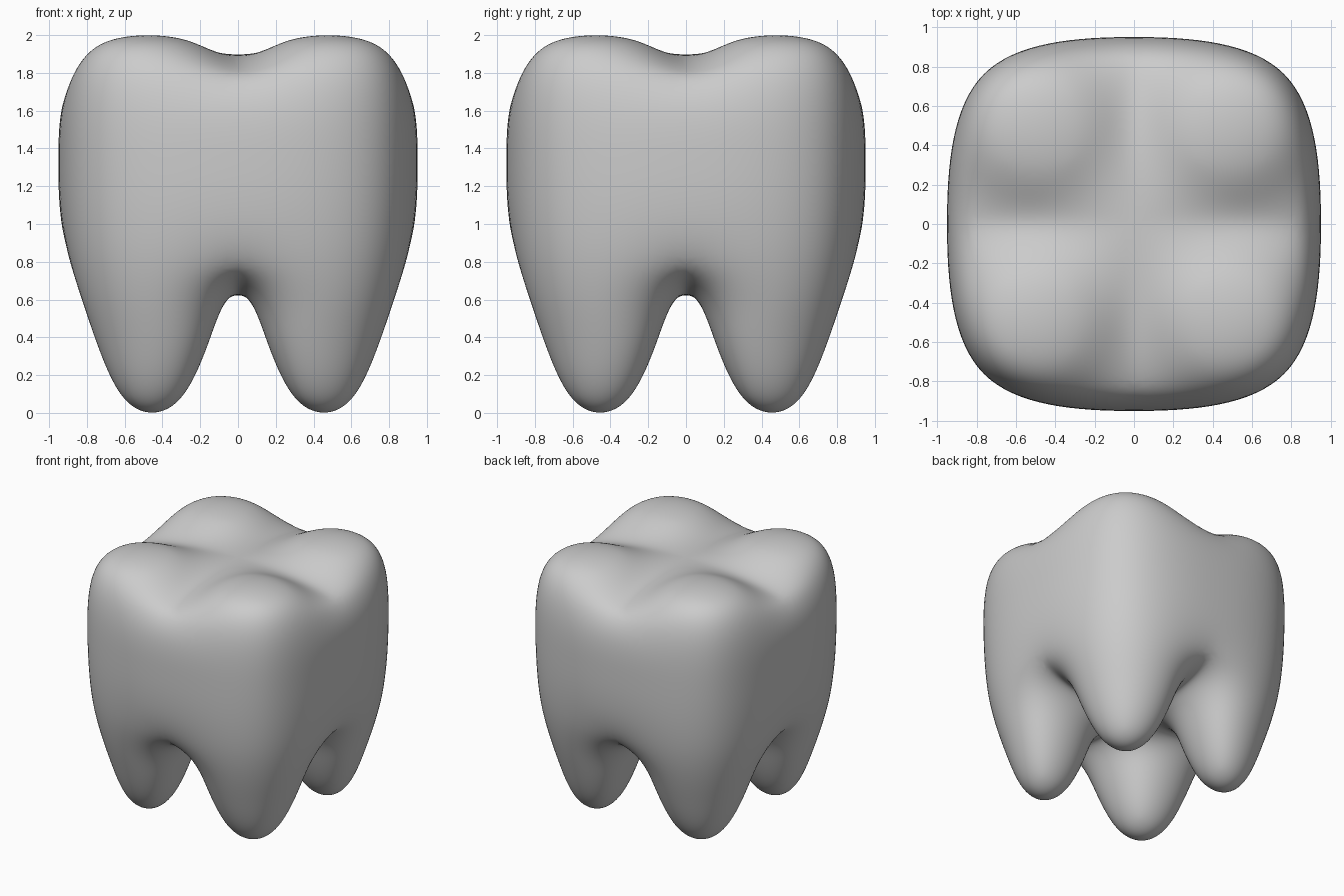
import bpy
import bmesh

cube = bpy.data.objects.get("Cube")
if cube:
    bpy.data.objects.remove(cube, do_unlink=True)

# Enamel colour
enamel = bpy.data.materials.new("enamel_grey")
enamel.use_nodes = True
colour = (0.6, 0.6, 0.6, 1.0)
enamel.diffuse_color = colour
enamel.node_tree.nodes["Principled BSDF"].inputs["Base Color"].default_value = colour

bm = bmesh.new()


def ring(inner, side, corner, z, side_z=None, inner_z=None):
    """Loop of one quarter: inner corner, side, outer corner, side."""
    sz = z if side_z is None else side_z
    iz = z if inner_z is None else inner_z
    return [bm.verts.new(p) for p in (
        (inner, inner, iz), (side, inner, sz),
        (corner, corner, z), (inner, side, sz))]


def bridge(low, high, sides=range(4)):
    for i in sides:
        j = (i + 1) % 4
        bm.faces.new((low[i], low[j], high[j], high[i]))


# Root: rounded tip widening up to the fork between the roots
tip = ring(0.305, 0.61, 0.60, -0.033)
root = ring(0.11, 0.83, 0.75, 0.40)
fork = ring(0.0, 0.98, 0.88, 0.83, 0.80, 0.67)
bm.faces.new(tip[::-1])
bridge(tip, root)
bridge(root, fork)

# Body: outer walls only, the inner sides meet the mirrored quarters
belly = ring(0.0, 0.98, 0.905, 1.38)
crown = ring(0.0, 0.96, 0.90, 1.82, 1.75, 1.89)
bridge(fork, belly, (1, 2))
bridge(belly, crown, (1, 2))
bm.verts.remove(belly[0])

# Cusp: raised dome inside the quarter of the chewing surface
cusp = ring(0.23, 0.77, 0.73, 2.016)
bridge(crown, cusp)
bm.faces.new(cusp)

for face in bm.faces:
    face.smooth = True
mesh = bpy.data.meshes.new("molar_tooth")
bm.to_mesh(mesh)
bm.free()
mesh.materials.append(enamel)

tooth = bpy.data.objects.new("molar_tooth", mesh)
bpy.context.scene.collection.objects.link(tooth)

# Four matching quarters, then smoothing
mirror = tooth.modifiers.new("quarters", 'MIRROR')
mirror.use_axis = (True, True, False)
mirror.use_clip = True
mirror.merge_threshold = 0.001
smooth = tooth.modifiers.new("smoothing", 'SUBSURF')
smooth.levels = 4
smooth.render_levels = 4
